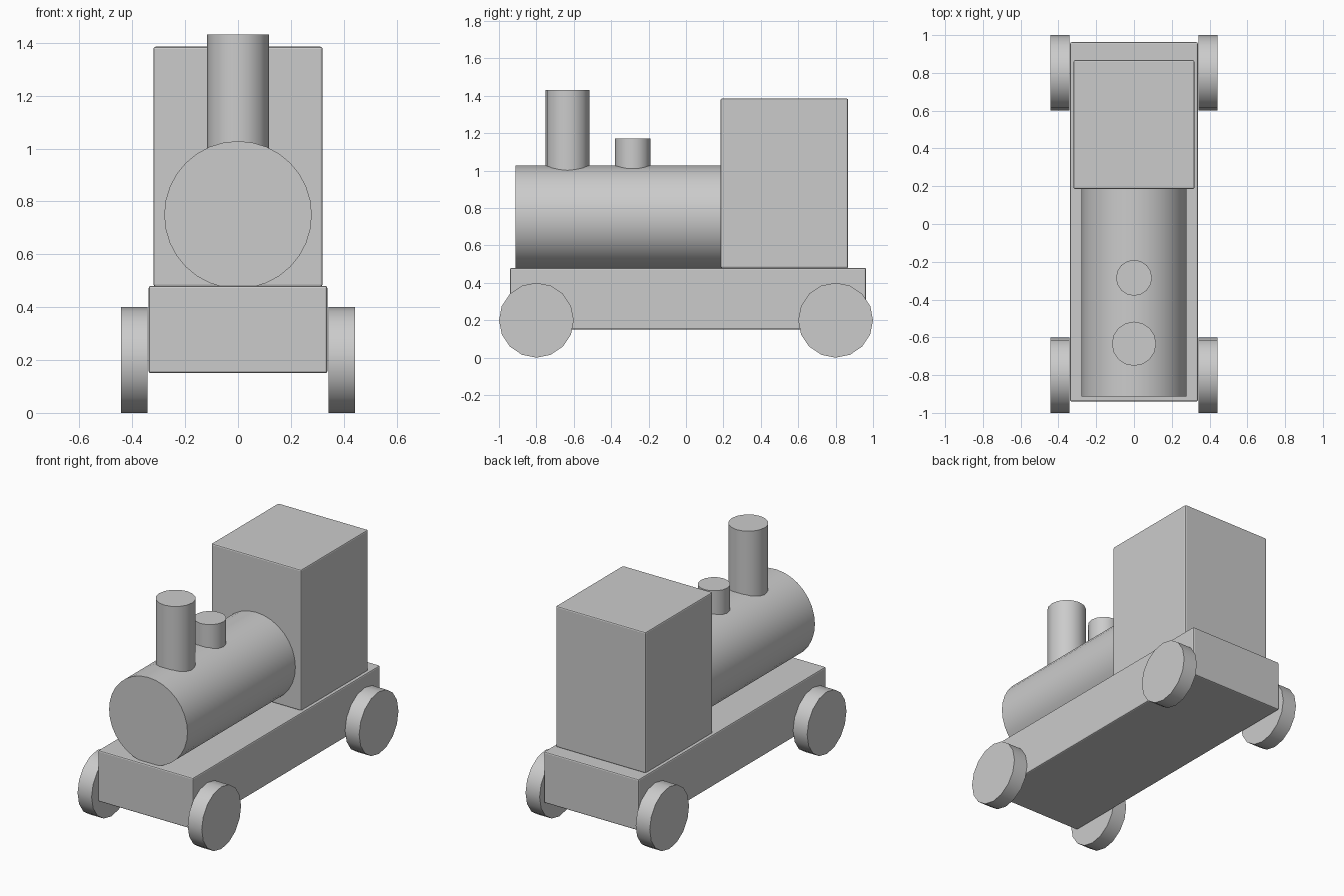
import bpy
from math import pi, radians

if "Cube" in bpy.data.objects:
    bpy.data.objects.remove(bpy.data.objects["Cube"])


def finish(ob, name, bevel=0):
    ob.name = name
    bpy.ops.object.transform_apply(location=False, rotation=True, scale=True)
    if bevel:
        m = ob.modifiers.new("edge_bevel", 'BEVEL')
        m.width = bevel
        m.segments = 2
    return ob


def box(name, x, y0, y1, z0, z1, bevel=0.008):
    bpy.ops.mesh.primitive_cube_add(size=1, location=(0, (y0 + y1) / 2, (z0 + z1) / 2))
    ob = bpy.context.object
    ob.scale = (2 * x, y1 - y0, z1 - z0)
    return finish(ob, name, bevel)


def cylinder(name, radius, depth, loc, rot=(0, 0, 0), sides=32):
    bpy.ops.mesh.primitive_cylinder_add(vertices=sides, radius=radius, depth=depth,
                                        location=loc, rotation=rot)
    ob = finish(bpy.context.object, name)
    bpy.ops.object.shade_smooth_by_angle(angle=radians(40))
    return ob


# Chassis and cab
box("chassis", 0.338, -0.94, 0.963, 0.15, 0.48)
box("cab", 0.32, 0.185, 0.867, 0.478, 1.385)

# Boiler lying along y, running into the cab front
cylinder("boiler", 0.279, 1.11, (0, -0.357, 0.749), (pi / 2, 0, 0), 32)

# Chimney and steam dome, sunk into the boiler
for name, r, y, top in (("chimney", 0.117, -0.634, 1.432),
                        ("steam_dome", 0.095, -0.285, 1.172)):
    bottom = 0.95
    cylinder(name, r, top - bottom, (0, y, (top + bottom) / 2), sides=16)

# Four wheels against the chassis sides
for sx, side in ((-1, "left"), (1, "right")):
    for y, end in ((-0.8, "front"), (0.8, "rear")):
        cylinder(f"{end}_{side}_wheel", 0.2, 0.1, (sx * 0.392, y, 0.2), (0, pi / 2, 0), 16)
